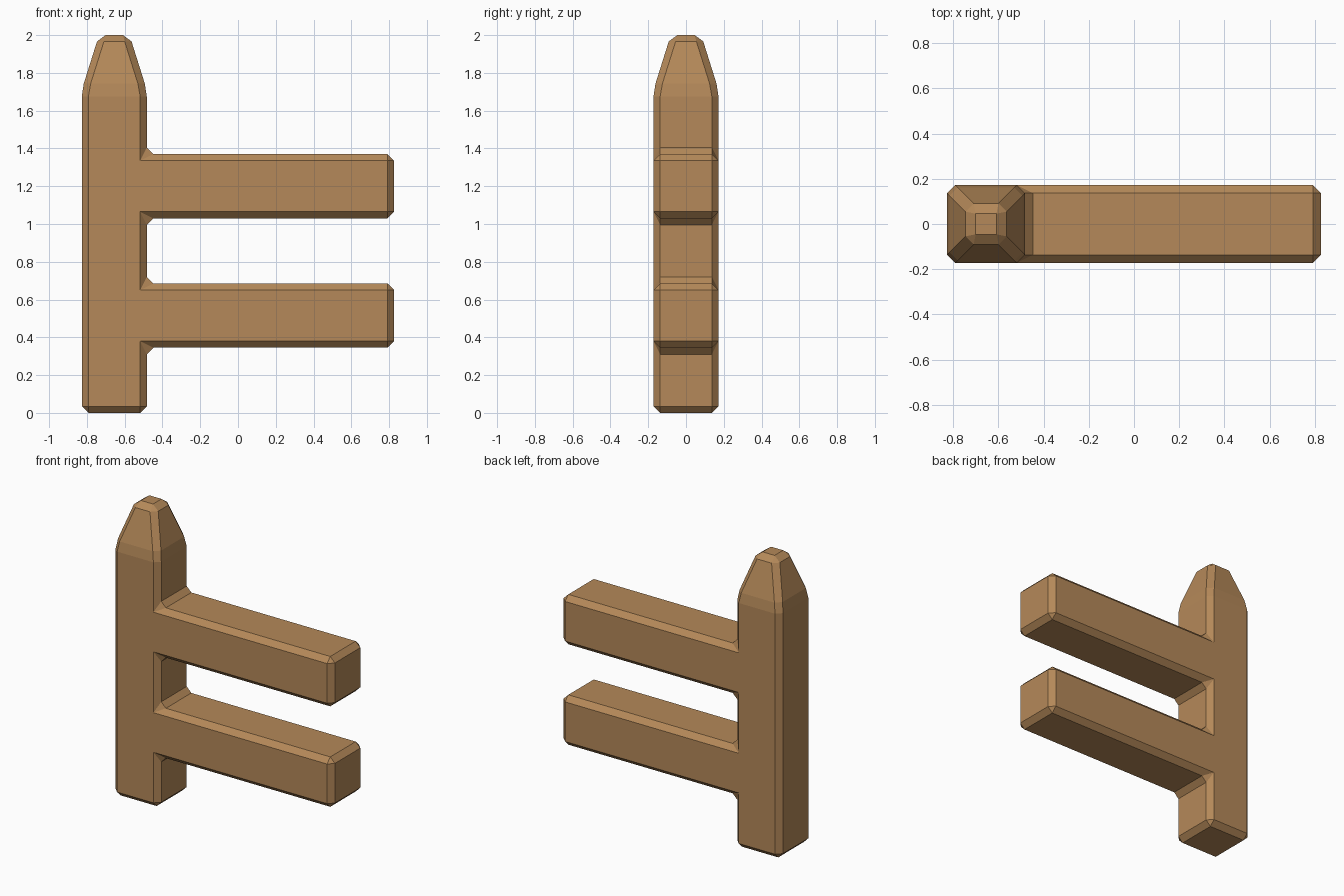
import bpy, bmesh
from mathutils import Vector

if "Cube" in bpy.data.objects:
    bpy.data.objects.remove(bpy.data.objects["Cube"])

D = 0.172            # half depth
L, R = -0.827, -0.483  # post sides
END = 0.827          # rail ends
SHOULDER, TOP = 1.71, 2.0
rails = [(0.345, 0.685), (1.03, 1.37)]

# Post and flush rails as one side profile
profile = [(L, 0), (R, 0)]
for lo, hi in rails:
    profile += [(R, lo), (END, lo), (END, hi), (R, hi)]
profile += [(R, SHOULDER), (L, SHOULDER)]

bm = bmesh.new()
face = bm.faces.new([bm.verts.new((x, -D, z)) for x, z in profile])
ext = bmesh.ops.extrude_face_region(bm, geom=[face])
bmesh.ops.translate(bm, vec=(0, 2 * D, 0),
                    verts=[v for v in ext["geom"] if isinstance(v, bmesh.types.BMVert)])

# Tapered post tip
cap = max(bm.faces, key=lambda f: min(v.co.z for v in f.verts))
tip = bmesh.ops.extrude_discrete_faces(bm, faces=[cap])["faces"][0]
cx = (L + R) / 2
for v in tip.verts:
    v.co = Vector((cx + (v.co.x - cx) * 0.47, v.co.y * 0.47, TOP))
bmesh.ops.recalc_face_normals(bm, faces=bm.faces)

mesh = bpy.data.meshes.new("fence_post_with_rails")
bm.to_mesh(mesh)
bm.free()
fence = bpy.data.objects.new("fence_post_with_rails", mesh)
bpy.context.collection.objects.link(fence)

# Single-step chamfer on every corner, including the inner joints
bevel = fence.modifiers.new("chamfer", "BEVEL")
bevel.width = 0.035
bevel.segments = 1
bevel.limit_method = 'ANGLE'
bevel.angle_limit = 0.17

wood = bpy.data.materials.new("wood")
wood.diffuse_color = (0.46, 0.25, 0.1, 1)
wood.use_nodes = True
wood.node_tree.nodes["Principled BSDF"].inputs["Base Color"].default_value = wood.diffuse_color
mesh.materials.append(wood)
